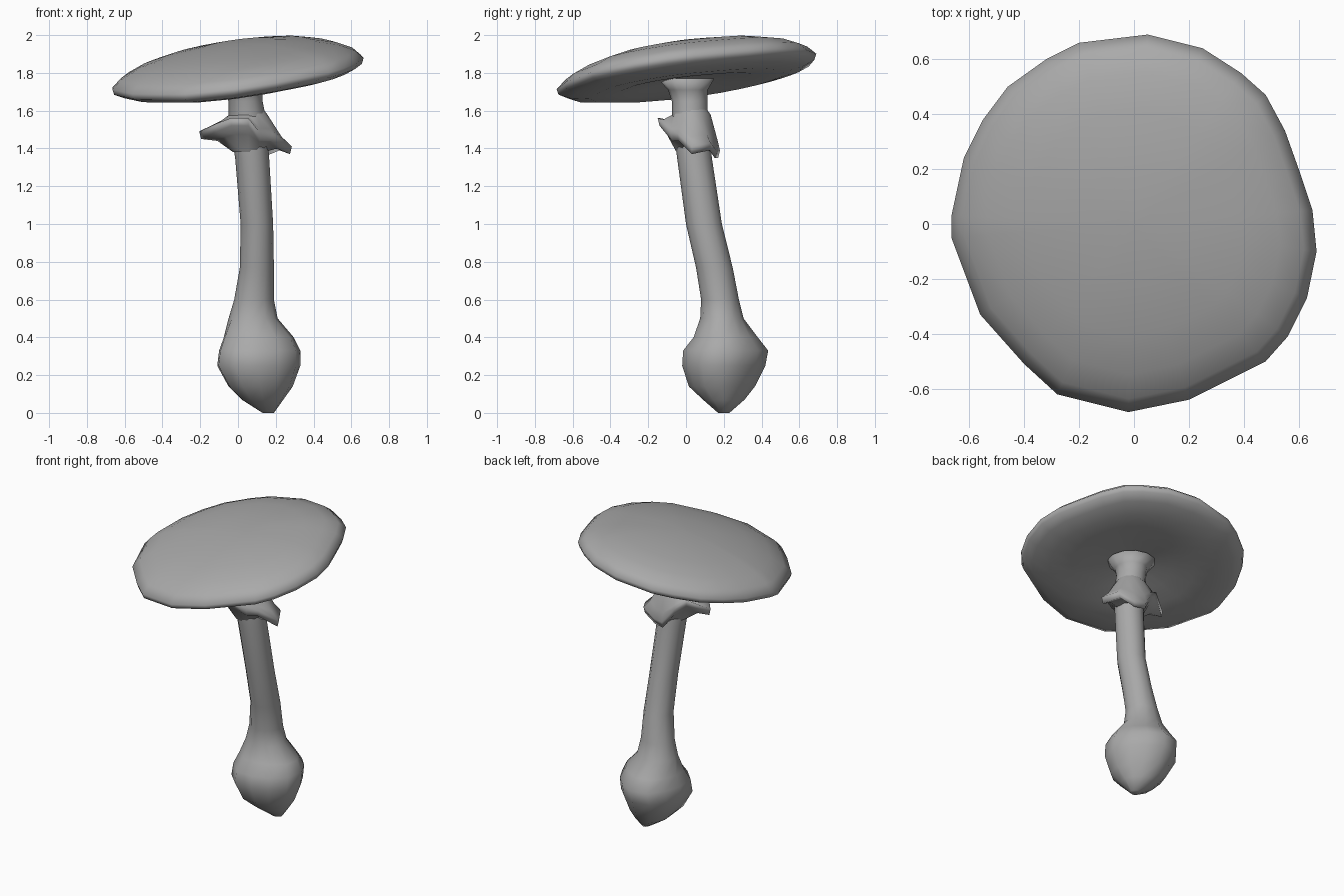
import bpy
import bmesh
from math import sin, cos, radians, tau

if "Cube" in bpy.data.objects:
    bpy.data.objects.remove(bpy.data.objects["Cube"], do_unlink=True)

GREY = (0.4, 0.4, 0.4, 1.0)
grey = bpy.data.materials.new("plain_grey")
grey.diffuse_color = GREY
grey.use_nodes = True
for node in grey.node_tree.nodes:
    if node.type == "BSDF_PRINCIPLED":
        node.inputs["Base Color"].default_value = GREY


def loft(name, rings, close_ends=True):
    """Skin a stack of equally sized point rings into one smooth object."""
    bm = bmesh.new()
    loops = [[bm.verts.new(point) for point in ring] for ring in rings]
    for lower, upper in zip(loops, loops[1:]):
        count = len(lower)
        for i in range(count):
            j = (i + 1) % count
            bm.faces.new((lower[i], lower[j], upper[j], upper[i]))
    if close_ends:
        bm.faces.new(loops[0])
        bm.faces.new(loops[-1])
    bmesh.ops.recalc_face_normals(bm, faces=bm.faces)
    for face in bm.faces:
        face.smooth = True
    mesh = bpy.data.meshes.new(name)
    bm.to_mesh(mesh)
    bm.free()
    mesh.materials.append(grey)
    obj = bpy.data.objects.new(name, mesh)
    bpy.context.collection.objects.link(obj)
    return obj


def stem_ring(x, y, z, rx, ry, sides=12):
    """Horizontal oval; in the bulb it is dented at the back left."""
    dent = .1 if z < .5 else 0
    ring = []
    for i in range(sides):
        a = tau * i / sides
        size = 1 - dent * sin(2 * a) * (sin(a) + cos(a))
        ring.append((x + rx * size * cos(a), y + ry * size * sin(a), z))
    return ring


# Cap: an uneven outline scaled along a lens profile, on a tilted plane
outline = [
    (.05, .69), (.25, .64), (.39, .55), (.48, .47), (.55, .34), (.6, .2),
    (.65, .05), (.665, -.1), (.63, -.27), (.56, -.41), (.48, -.5), (.2, -.64),
    (-.02, -.685), (-.28, -.62), (-.4, -.51), (-.56, -.33), (-.665, -.05),
    (-.665, .03), (-.62, .24), (-.55, .38), (-.46, .5), (-.32, .6), (-.2, .66),
]
# Each pair: share of the outline radius, height above the tilted plane
cap_profile = [
    (.03, .152), (.3, .146), (.6, .118), (.8, .085), (.93, .045), (1, 0),
    (.985, -.03), (.9, -.056), (.75, -.074), (.55, -.072), (.35, -.055),
    (.22, -.045), (.1, -.035),
]
TILT = .13
cap_rings = [[(x * share, y * share, 1.805 + TILT * (x + y) * share + height)
              for x, y in outline]
             for share, height in cap_profile]
loft("cap", cap_rings)

# Stem: leaning column with a pointed bulb at the foot and a flared neck
stem_sections = [
    # x, y, z, x radius, y radius
    (.16, .2, 0, .03, .03),
    (.13, .2, .07, .11, .11),
    (.12, .19, .14, .17, .175),
    (.11, .2, .25, .22, .22),
    (.115, .21, .33, .215, .225),
    (.11, .21, .4, .185, .17),
    (.08, .19, .5, .13, .115),
    (.085, .18, .6, .105, .1),
    (.1, .15, .77, .09, .097),
    (.1, .095, 1, .086, .095),
    (.075, .045, 1.35, .09, .092),
    (.05, .02, 1.55, .1, .095),
    (.04, .02, 1.65, .09, .095),
    (.03, .01, 1.71, .1, .105),
    (.02, 0, 1.77, .15, .15),
]
loft("stem", [stem_ring(*section) for section in stem_sections])

# Skirt: ragged collar hanging from the neck; radius and height of each tip
tips = [
    (.23, 1.38), (.2, 1.4), (.15, 1.36), (.15, 1.36), (.13, 1.45), (.16, 1.52),
    (.26, 1.46), (.2, 1.5), (.19, 1.53), (.18, 1.53), (.13, 1.45), (.15, 1.45),
]


def skirt_ring(place):
    """Turn a (radius, height) rule applied to each tip into a ring."""
    ring = []
    for i, tip in enumerate(tips):
        radius, height = place(*tip)
        angle = radians(360 / len(tips) * i)
        ring.append((.055 + radius * cos(angle), .03 + radius * sin(angle), height))
    return ring


skirt_rules = [
    lambda r, z: (.07, 1.62),
    lambda r, z: (.1, 1.58),
    lambda r, z: (r * .5 + .06, z * .6 + .635),
    lambda r, z: (r, z + .03),
    lambda r, z: (r - .01, z - .01),
    lambda r, z: (r * .4 + .06, z * .5 + .71),
    lambda r, z: (.08, 1.38),
]
loft("skirt", [skirt_ring(rule) for rule in skirt_rules], close_ends=False)
